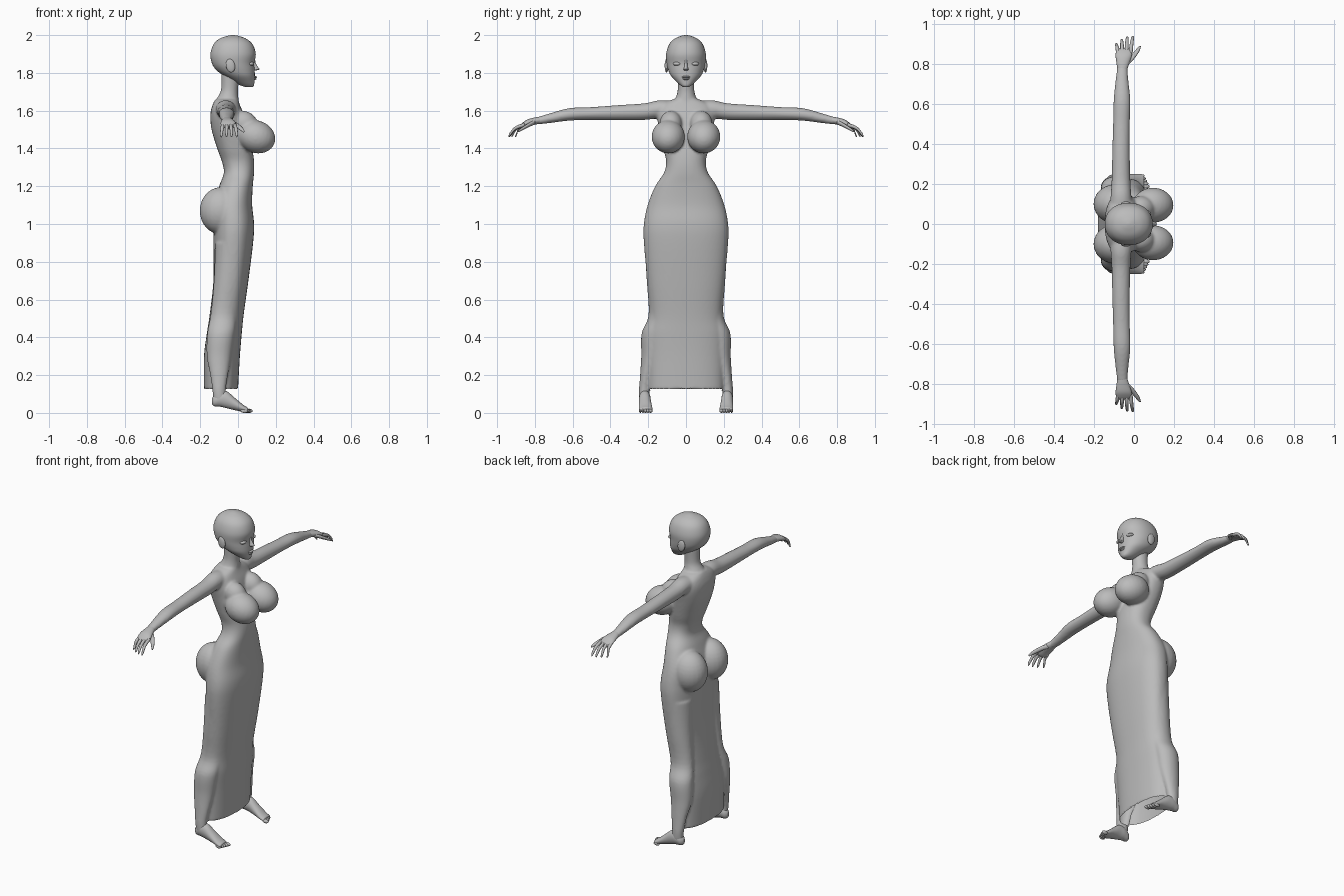
import bpy, bmesh
from math import cos, sin, pi, copysign
from mathutils import Vector, Matrix

if "Cube" in bpy.data.objects:
    bpy.data.objects.remove(bpy.data.objects["Cube"])

grey = bpy.data.materials.new("matte grey")
grey.use_nodes = True
grey.diffuse_color = (0.5, 0.5, 0.5, 1)
grey.node_tree.nodes["Principled BSDF"].inputs["Base Color"].default_value = (0.5, 0.5, 0.5, 1)


def smooth_rows(rows, steps=5):
    """Fill in extra sections along a smooth curve through the given ones."""
    rows = [Vector(r) for r in rows]
    result = []
    for i in range(len(rows) - 1):
        p1, p2 = rows[i], rows[i + 1]
        p0 = rows[max(i - 1, 0)]
        p3 = rows[min(i + 2, len(rows) - 1)]
        for k in range(steps):
            t = k / steps
            result.append(p1 + (p2 - p0) * (t / 2)
                          + (p0 * 2 - p1 * 5 + p2 * 4 - p3) * (t * t / 2)
                          + (p1 * 3 - p0 - p2 * 3 + p3) * (t ** 3 / 2))
    return result + [rows[-1]]


def loft(bm, rows, axis="z", power=2.0, sides=32, mirror=False):
    """Sections are: place along the axis, two centre values, two radii."""
    place = {"z": lambda t, u, v: (u, v, t),
             "y": lambda t, u, v: (u, t, v),
             "x": lambda t, u, v: (t, u, v)}[axis]
    for side in ((1, -1) if mirror else (1,)):
        rings = []
        for t, u, v, ru, rv in smooth_rows(rows):
            ring = []
            for i in range(sides):
                a = 2 * pi * i / sides
                c = copysign(abs(cos(a)) ** (2 / power), cos(a))
                s = copysign(abs(sin(a)) ** (2 / power), sin(a))
                x, y, z = place(t, u + c * ru, v + s * rv)
                ring.append(bm.verts.new((x, y * side, z)))
            rings.append(ring)
        for low, high in zip(rings, rings[1:]):
            for i in range(sides):
                j = (i + 1) % sides
                bm.faces.new((low[i], low[j], high[j], high[i]))
        bm.faces.new(rings[0][::-1])
        bm.faces.new(rings[-1])


def ball(bm, centre, radii, tilt=0, mirror=False):
    x, y, z = centre
    for side in ((1, -1) if mirror else (1,)):
        matrix = (Matrix.Translation((x, y * side, z)) @ Matrix.Rotation(tilt, 4, "Y")
                  @ Matrix.Diagonal((*radii, 1)))
        bmesh.ops.create_uvsphere(bm, u_segments=24, v_segments=16, radius=1, matrix=matrix)


def finish(bm, name):
    bmesh.ops.recalc_face_normals(bm, faces=bm.faces)
    mesh = bpy.data.meshes.new(name)
    bm.to_mesh(mesh)
    bm.free()
    mesh.materials.append(grey)
    mesh.shade_smooth()
    obj = bpy.data.objects.new(name, mesh)
    bpy.context.collection.objects.link(obj)
    return obj


def profile(rows):
    """Turn height, back, front, half width into loft sections."""
    return [(z, (b + f) / 2, 0, (f - b) / 2, w) for z, b, f, w in rows]


# Torso flowing into the long skirt
bm = bmesh.new()
loft(bm, profile([
    (.125, -.18, 0, .2), (.3, -.18, .01, .205), (.42, -.165, .02, .205), (.52, -.15, .03, .19),
    (.7, -.13, .055, .205), (.9, -.13, .08, .223), (1, -.13, .085, .223), (1.1, -.13, .075, .203),
    (1.2, -.1, .078, .163), (1.27, -.075, .085, .117), (1.33, -.085, .085, .105),
    (1.4, -.11, .075, .12), (1.5, -.14, .05, .14), (1.58, -.146, .03, .155),
    (1.63, -.135, .01, .135), (1.66, -.12, 0, .07)]), power=2.3, sides=64)

# Neck
loft(bm, [(1.6, -.06, 0, .07, .08), (1.66, -.055, 0, .058, .058), (1.71, -.045, 0, .045, .044),
          (1.8, -.04, 0, .05, .047)])

# Chest and seat
ball(bm, (.095, .094, 1.462), (.105, .088, .086), tilt=.35, mirror=True)
ball(bm, (.035, .08, 1.53), (.075, .06, .065), tilt=.7, mirror=True)
ball(bm, (-.09, .1, 1.07), (.113, .1, .125), mirror=True)

# Legs, showing at the skirt's sides
loft(bm, [(.9, -.03, .12, .09, .1), (.7, -.05, .135, .078, .073), (.52, -.075, .145, .07, .053),
          (.42, -.09, .175, .073, .06), (.3, -.1, .187, .065, .05), (.2, -.1, .212, .047, .031),
          (.12, -.1, .221, .036, .028), (.06, -.095, .22, .035, .027)], mirror=True)

# Arms
loft(bm, [(.06, -.065, 1.6, .06, .05), (.14, -.065, 1.607, .052, .048), (.22, -.065, 1.595, .047, .044),
          (.35, -.065, 1.59, .044, .04), (.5, -.063, 1.585, .042, .034), (.62, -.06, 1.58, .042, .033),
          (.73, -.06, 1.558, .031, .025), (.79, -.058, 1.546, .026, .019)], axis="y", mirror=True)

# Fuse the body into one skin
rough = finish(bm, "body_rough")
remesh = rough.modifiers.new("fuse", "REMESH")
remesh.mode = "VOXEL"
remesh.voxel_size = .0075
relax = rough.modifiers.new("relax", "SMOOTH")
relax.factor = .5
relax.iterations = 5
bpy.context.view_layer.update()
fused = rough.evaluated_get(bpy.context.evaluated_depsgraph_get())
bm = bmesh.new()
bm.from_mesh(fused.to_mesh())
fused.to_mesh_clear()
bpy.data.objects.remove(rough)

# Open the skirt's hem
bm.normal_update()
hem = [f for f in bm.faces if f.normal.z < -.7 and f.calc_center_median().z < .145
       and abs(f.calc_center_median().y) < .19]
bmesh.ops.delete(bm, geom=hem, context="FACES")
finish(bm, "body_and_skirt")

# Head
bm = bmesh.new()
loft(bm, profile([
    (1.724, .045, .075, .012), (1.733, .015, .084, .028), (1.755, -.025, .087, .052),
    (1.785, -.075, .089, .08), (1.815, -.115, .088, .094), (1.85, -.138, .086, .102),
    (1.9, -.146, .094, .105), (1.95, -.13, .078, .09), (1.98, -.1, .045, .062),
    (1.995, -.06, .005, .028), (2, -.035, -.02, .006)]), power=2.15, sides=48)
finish(bm, "head")

# Face details
bm = bmesh.new()
loft(bm, [(1.812, .088, 0, .004, .008), (1.818, .093, 0, .021, .013), (1.828, .09, 0, .018, .01),
          (1.85, .085, 0, .01, .007), (1.875, .084, 0, .006, .006)], sides=16)
finish(bm, "nose")
bm = bmesh.new()
ball(bm, (.086, 0, 1.778), (.014, .022, .006))
ball(bm, (.084, 0, 1.768), (.014, .018, .006))
finish(bm, "lips")
bm = bmesh.new()
ball(bm, (.066, .045, 1.848), (.019, .024, .011), mirror=True)
finish(bm, "eyes")
bm = bmesh.new()
ball(bm, (-.04, .103, 1.838), (.024, .01, .036), tilt=-.2, mirror=True)
finish(bm, "ears")

# Hands with drooping fingers
bm = bmesh.new()
loft(bm, [(.77, -.058, 1.55, .024, .019), (.8, -.056, 1.545, .031, .019), (.84, -.052, 1.535, .04, .018),
          (.865, -.05, 1.522, .039, .014), (.878, -.05, 1.514, .03, .008)], axis="y", mirror=True)
for i in range(4):
    root = -.08 + i * .021
    tip = -.088 + i * .027
    reach = (.905, .925, .937, .94)[i]
    loft(bm, [(.855, root, 1.525, .01, .01), ((.865 + reach) / 2, (root + tip) / 2, 1.508, .009, .01),
              (reach - .008, tip, 1.475, .007, .01), (reach, tip, 1.463, .003, .004)],
         axis="y", sides=12, mirror=True)
loft(bm, [(.8, -.04, 1.54, .016, .013), (.83, -.012, 1.525, .016, .011), (.865, .015, 1.505, .012, .009),
          (.89, .03, 1.49, .005, .005)], axis="y", sides=12, mirror=True)
finish(bm, "hands")

# Feet
bm = bmesh.new()
loft(bm, [(-.138, .218, .062, .01, .015), (-.125, .218, .065, .023, .03), (-.095, .218, .075, .03, .042),
          (-.06, .218, .07, .031, .045), (-.015, .216, .046, .033, .032), (.025, .214, .025, .036, .02),
          (.05, .213, .016, .034, .013)], axis="x", mirror=True)
for i in range(5):
    ball(bm, (.058 - i * .006, .188 + i * .0135, .011), (.02, .011 - i * .001, .011), mirror=True)
finish(bm, "feet")
